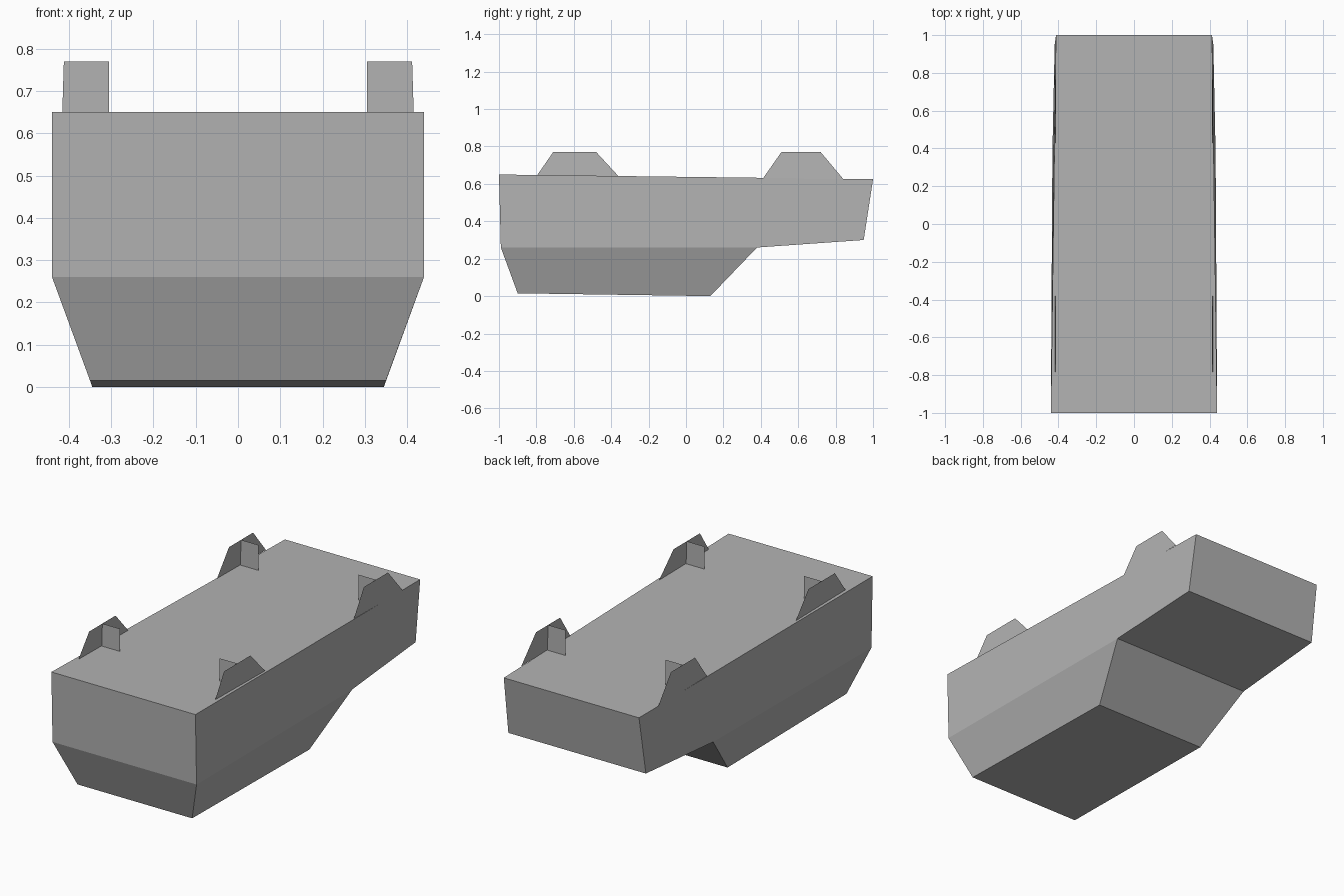
import bpy

cube = bpy.data.objects.get("Cube")
if cube:
    bpy.data.objects.remove(cube, do_unlink=True)

grey = bpy.data.materials.new("plain grey")
grey.use_nodes = True
colour = (0.45, 0.45, 0.45, 1)
grey.diffuse_color = colour
grey.node_tree.nodes["Principled BSDF"].inputs["Base Color"].default_value = colour


def make_object(name, verts, faces):
    mesh = bpy.data.meshes.new(name)
    mesh.from_pydata(verts, [], faces)
    mesh.materials.append(grey)
    obj = bpy.data.objects.new(name, mesh)
    bpy.context.collection.objects.link(obj)
    return obj


# Hull: one side outline as (half width, y, z), bridged to its mirror image
outline = [
    (0.44, -1.0, 0.65),     # top front
    (0.413, 1.0, 0.625),    # top rear
    (0.42, 0.95, 0.30),     # rear underside
    (0.432, 0.38, 0.26),    # chine rear
    (0.345, 0.13, 0.0),     # keel rear
    (0.35, -0.90, 0.015),   # keel front
    (0.44, -0.99, 0.26),    # chine front
]
n = len(outline)
verts = [(s * w, y, z) for s in (1, -1) for w, y, z in outline]
faces = [(i, i + n, (i + 1) % n + n, (i + 1) % n) for i in range(n)]
for side in ((0, 6, 3, 2, 1), (6, 5, 4, 3)):
    faces.append(side)
    faces.append(tuple(i + n for i in reversed(side)))
make_object("hull", verts, faces)


# Brackets: a thin sheet upright along each edge with an inward gusset
def bracket(name, side, y_base, y_top, z_base):
    top = 0.77
    outer = [(side * 0.418, y_base[0], z_base), (side * 0.418, y_base[1], z_base),
             (side * 0.412, y_top[1], top), (side * 0.412, y_top[0], top)]
    make_object(name + "_plate", outer, [(0, 1, 2, 3)])
    y = sum(y_top) / 2
    inner = [(side * x, y, z) for x, z in
             ((0.305, z_base), (0.416, z_base), (0.412, top), (0.305, top))]
    make_object(name + "_gusset", inner, [(0, 1, 2, 3)])


for label, side in (("left", 1), ("right", -1)):
    bracket("front_" + label, side, (-0.80, -0.36), (-0.71, -0.48), 0.64)
    bracket("rear_" + label, side, (0.41, 0.84), (0.51, 0.72), 0.627)
